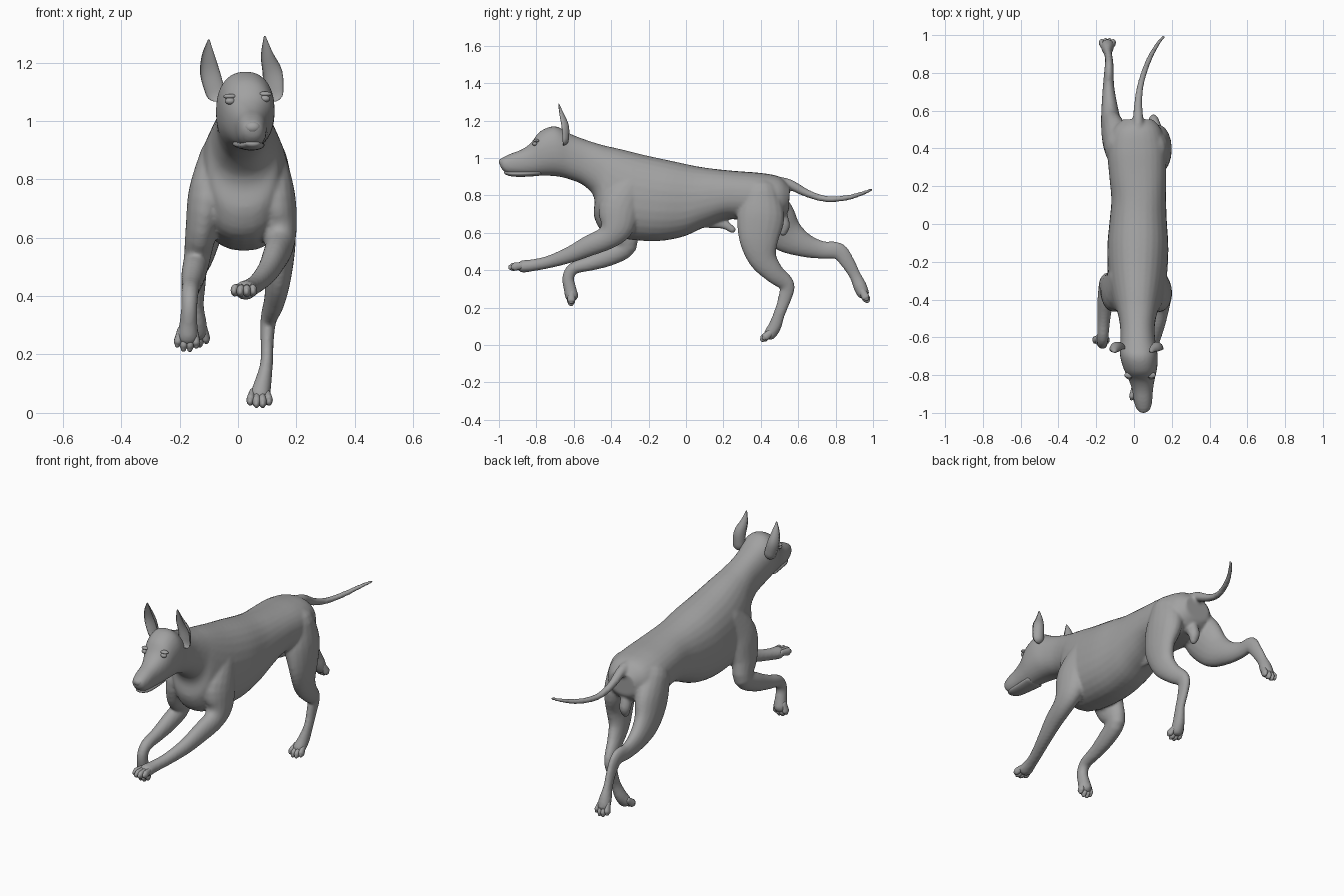
import bpy, bmesh, math
from mathutils import Vector as V

coat = bpy.data.materials.new("grey_coat")
coat.diffuse_color = (0.36, 0.36, 0.36, 1)


def spline(rows, steps=4):
    """Catmull-Rom resampling of rows of numbers."""
    out = []
    n = len(rows)
    for i in range(n - 1):
        p0, p1, p2, p3 = (rows[max(0, i - 1)], rows[i], rows[i + 1], rows[min(n - 1, i + 2)])
        for s in range(steps):
            t = s / steps
            out.append([0.5 * (2 * b + (c - a) * t + (2 * a - 5 * b + 4 * c - d) * t * t
                               + (3 * b - a - 3 * c + d) * t ** 3)
                        for a, b, c, d in zip(p0, p1, p2, p3)])
    out.append(list(rows[-1]))
    return out


def skin(bm, rings):
    """Closed tube through rings of points."""
    loops = [[bm.verts.new(p) for p in r] for r in rings]
    n = len(loops[0])
    for a, b in zip(loops, loops[1:]):
        for j in range(n):
            bm.faces.new((a[j], a[(j + 1) % n], b[(j + 1) % n], b[j]))
    bm.faces.new(loops[0][::-1])
    bm.faces.new(loops[-1])


def limb(bm, rows, n=18, steps=4, crescent=False):
    """Rounded tube; rows are x, y, z, sideways radius, in-plane radius."""
    pts = spline(rows, steps)
    cs = [V(p[:3]) for p in pts]
    tang = [(cs[min(i + 1, len(cs) - 1)] - cs[max(i - 1, 0)]).normalized() for i in range(len(cs))]
    st = [(c, t, max(p[3], .002), max(p[4], .002)) for c, t, p in zip(cs, tang, pts)]

    def cap(s, sign):
        c, t, a, b = s
        m = min(a, b)
        return [(c + t * sign * m * math.sin(q), t, a * math.cos(q), b * math.cos(q))
                for q in (0.5, 0.95, 1.35)]
    st = cap(st[0], -1)[::-1] + st + cap(st[-1], 1)
    rings = []
    for c, t, a, b in st:
        side = (V((1, 0, 0)) - t * t.x).normalized()
        up = t.cross(side)
        ring = []
        for j in range(n):
            q = 2 * math.pi * j / n
            s = math.sin(q)
            if crescent and s < 0:
                s = -0.45 * s
            ring.append(c + side * a * math.cos(q) + up * b * s)
        rings.append(ring)
    skin(bm, rings)


def trunk(bm, rows, n=28):
    """Rows: top y, top z, bottom y, bottom z, centre x, half width."""
    rings = []
    for yt, zt, yb, zb, xc, hw in spline(rows):
        top, bot = V((xc, yt, zt)), V((xc, yb, zb))
        mid, up = (top + bot) / 2, (top - bot) / 2
        ring = []
        for j in range(n):
            q = 2 * math.pi * j / n
            c, s = math.cos(q), math.sin(q)
            c = math.copysign(abs(c) ** 0.88, c)
            s = math.copysign(abs(s) ** 0.88, s)
            ring.append(mid + up * s + V((hw * c, 0, 0)))
        rings.append(ring)
    skin(bm, rings)


def finish(name, bm):
    bmesh.ops.recalc_face_normals(bm, faces=bm.faces)
    me = bpy.data.meshes.new(name)
    bm.to_mesh(me)
    bm.free()
    me.polygons.foreach_set("use_smooth", [True] * len(me.polygons))
    me.materials.append(coat)
    ob = bpy.data.objects.new(name, me)
    bpy.context.collection.objects.link(ob)
    return ob


def ball(name, loc, size):
    bm = bmesh.new()
    bmesh.ops.create_uvsphere(bm, u_segments=16, v_segments=10, radius=1)
    for v in bm.verts:
        v.co = V([v.co[i] * size[i] + loc[i] for i in range(3)])
    return finish(name, bm)


# Head, neck and trunk
body = bmesh.new()
trunk(body, [
    (-.998, .985, -.992, .952, .05, .018), (-.985, 1.0, -.975, .93, .05, .036),
    (-.94, 1.022, -.94, .912, .048, .048), (-.88, 1.045, -.87, .907, .045, .056),
    (-.83, 1.08, -.81, .905, .04, .07), (-.78, 1.142, -.74, .905, .033, .09),
    (-.70, 1.17, -.68, .90, .025, .10), (-.62, 1.13, -.62, .885, .02, .093),
    (-.53, 1.095, -.55, .855, .018, .092), (-.43, 1.065, -.49, .79, .018, .108),
    (-.34, 1.045, -.485, .68, .018, .13)])
trunk(body, [
    (-.53, 1.085, -.53, .86, .018, .085), (-.43, 1.065, -.49, .78, .018, .108),
    (-.34, 1.045, -.49, .68, .018, .13), (-.22, 1.015, -.42, .59, .018, .152),
    (-.08, .985, -.2, .555, .02, .162), (.05, .957, -.03, .575, .022, .152),
    (.15, .942, .1, .63, .025, .145), (.27, .93, .22, .672, .02, .15),
    (.4, .92, .38, .66, .015, .155), (.5, .90, .50, .67, .015, .13),
    (.555, .85, .55, .72, .02, .08)])
# Outstretched right foreleg
limb(body, [(.10, -.27, .88, .06, .08), (.125, -.35, .75, .07, .11), (.14, -.37, .64, .062, .095),
            (.142, -.42, .575, .05, .065), (.125, -.52, .53, .043, .056), (.10, -.62, .483, .036, .044),
            (.065, -.73, .445, .03, .034), (.04, -.81, .428, .03, .032), (.025, -.87, .42, .038, .034)])
# Folded left foreleg
limb(body, [(-.07, -.27, .88, .06, .08), (-.10, -.35, .75, .07, .11), (-.125, -.35, .63, .055, .095),
            (-.14, -.32, .53, .046, .058), (-.152, -.41, .475, .042, .052), (-.16, -.51, .437, .034, .04),
            (-.165, -.60, .41, .03, .033), (-.167, -.63, .36, .028, .032), (-.17, -.62, .30, .032, .034),
            (-.172, -.612, .265, .038, .036)])
# Standing right hind leg
limb(body, [(.10, .40, .81, .08, .10), (.125, .40, .69, .075, .128), (.145, .39, .57, .052, .108),
            (.138, .41, .465, .044, .078), (.125, .47, .385, .036, .055), (.105, .538, .322, .028, .043),
            (.10, .528, .25, .023, .036), (.098, .50, .17, .022, .031), (.085, .475, .10, .03, .035),
            (.075, .45, .06, .035, .034)])
# Trailing left hind leg
limb(body, [(-.08, .40, .80, .075, .10), (-.10, .46, .69, .07, .12), (-.12, .53, .595, .055, .10),
            (-.13, .63, .535, .042, .066), (-.135, .73, .508, .03, .048), (-.132, .815, .502, .025, .046),
            (-.132, .865, .44, .021, .038), (-.138, .905, .37, .021, .032), (-.14, .93, .315, .032, .036),
            (-.14, .945, .28, .036, .034)])
# Belly and rear details
limb(body, [(.02, .10, .655, .02, .03), (.02, .20, .645, .02, .025), (.02, .25, .615, .016, .02)], 12)
limb(body, [(.02, .50, .70, .03, .04), (.02, .525, .64, .032, .032), (.02, .52, .605, .022, .022)], 12)
# Tail
limb(body, [(.02, .46, .875, .03, .03), (.022, .55, .86, .028, .028), (.023, .65, .81, .021, .021),
            (.038, .75, .781, .017, .017), (.075, .86, .787, .015, .015), (.12, .945, .812, .012, .012),
            (.155, .99, .83, .009, .009)], 14)
dog = finish("dog_body", body)
m = dog.modifiers.new("blend", "REMESH")
m.mode = "VOXEL"
m.voxel_size = 0.0085
m.use_smooth_shade = True
m = dog.modifiers.new("soften", "SMOOTH")
m.factor = 0.5
m.iterations = 5

# Ears with hollow fronts
for name, xs, zt in (("left_ear", (-.078, -.096, -.102, -.1), 1.275),
                     ("right_ear", (.122, .118, .1, .092), 1.287)):
    bm = bmesh.new()
    limb(bm, [(xs[0], -.66, 1.10, .034, .035), (xs[1], -.665, 1.165, .034, .04),
              (xs[2], -.675, 1.225, .022, .026), (xs[3], -.682, zt, .004, .005)], 18, 4, True)
    finish(name, bm)

# Toes on each paw
paws = {"right_front_toes": ((.022, -.875, .425), (-.05, -1, -.15), .07),
        "left_front_toes": ((-.173, -.612, .275), (-.05, -.05, -1), .06),
        "right_hind_toes": ((.074, .45, .065), (0, -.8, -.68), .06),
        "left_hind_toes": ((-.141, .945, .285), (0, .45, -.9), .06)}
for name, (base, d, length) in paws.items():
    base, d = V(base), V(d).normalized()
    side = (V((1, 0, 0)) - d * d.x).normalized()
    bm = bmesh.new()
    for k in (-1.5, -.5, .5, 1.5):
        reach = length * (1 if abs(k) < 1 else .78)
        rows = []
        for f, r in ((-.2, .011), (.35, .0135), (.75, .0145), (.95, .009)):
            p = base + d * reach * f + side * k * (.017 + .005 * f)
            rows.append((*p, r, r * 1.45))
        limb(bm, rows, 12, 3)
    finish(name, bm)

# Lower jaw, nose, eyes with brows
bm = bmesh.new()
limb(bm, [(.035, -.79, .922, .055, .018), (.044, -.87, .917, .047, .018),
          (.048, -.93, .917, .04, .016), (.05, -.96, .922, .026, .012)], 18)
finish("lower_jaw", bm)
ball("nose", (.05, -.982, .978), (.027, .018, .02))
for label, x, z in (("left", -.027, 1.068), ("right", .092, 1.076)):
    ball(label + "_eye", (x, -.808, z), (.018, .014, .012))
    ball(label + "_brow", (x, -.80, z + .016), (.024, .016, .009))
    ball(label + "_nostril_wing", (.05 + (x - .032) * .28, -.976, .972), (.012, .016, .014))
